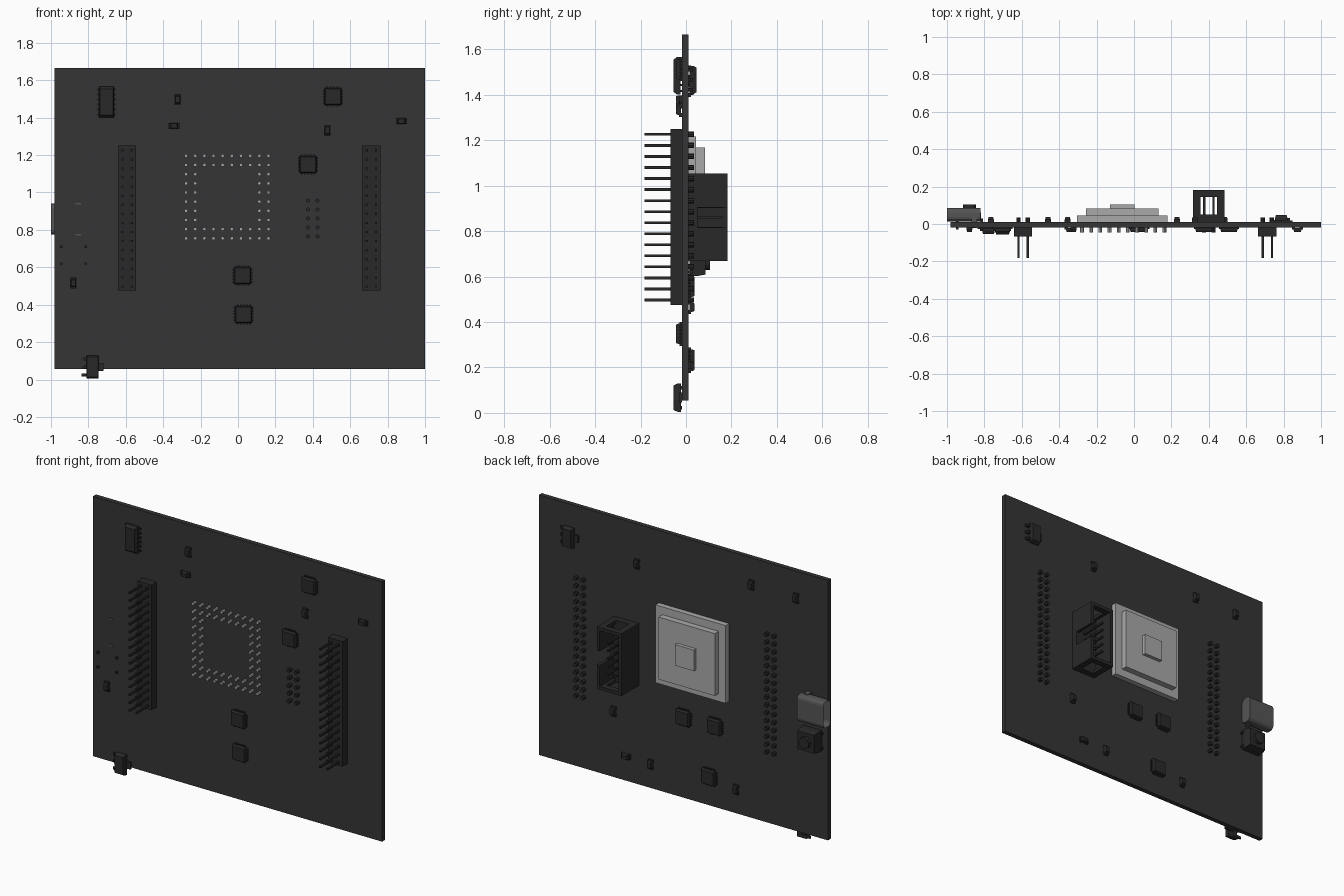
import bpy, bmesh, math
from mathutils import Vector, Matrix

if "Cube" in bpy.data.objects:
    bpy.data.objects.remove(bpy.data.objects["Cube"])

FRONT, BACK = -0.018, 0.011      # board faces in y


def mat(name, v):
    m = bpy.data.materials.new(name)
    m.diffuse_color = (v, v, v, 1)
    m.use_nodes = True
    m.node_tree.nodes["Principled BSDF"].inputs["Base Color"].default_value = m.diffuse_color
    return m


BOARD, BLACK, STEEL, SILVER = mat("board", .035), mat("black", .022), mat("steel", .09), mat("silver", .4)


def finish(name, bm, material):
    bmesh.ops.recalc_face_normals(bm, faces=bm.faces)
    me = bpy.data.meshes.new(name)
    bm.to_mesh(me)
    bm.free()
    ob = bpy.data.objects.new(name, me)
    me.materials.append(material)
    bpy.context.collection.objects.link(ob)
    return ob


def box(bm, x0, x1, y0, y1, z0, z1):
    m = Matrix.Translation(((x0 + x1) / 2, (y0 + y1) / 2, (z0 + z1) / 2)) @ \
        Matrix.Diagonal((x1 - x0, y1 - y0, z1 - z0, 1))
    return bmesh.ops.create_cube(bm, size=1, matrix=m)["verts"]


def cyl(bm, x, z, y0, y1, r, n=8):
    m = Matrix.Translation((x, (y0 + y1) / 2, z)) @ Matrix.Rotation(math.pi / 2, 4, 'X')
    bmesh.ops.create_cone(bm, cap_ends=True, segments=n, radius1=r, radius2=r,
                          depth=abs(y1 - y0), matrix=m)


def rel(bm, side, x, z, u0, u1, h0, h1, v0, v1):
    """Box placed on a board side: u along x, v along z, h away from the board."""
    ys = sorted((FRONT - h0, FRONT - h1) if side < 0 else (BACK + h0, BACK + h1))
    return box(bm, x + u0, x + u1, ys[0], ys[1], z + v0, z + v1)


def tapered(bm, side, x, z, w, d, h0, h1, k):
    """Moulded body, straight at the bottom and drawn in at the top."""
    mid = (h0 + h1) / 2
    rel(bm, side, x, z, -w / 2, w / 2, h0, mid, -d / 2, d / 2)
    vs = rel(bm, side, x, z, -w / 2, w / 2, mid, h1, -d / 2, d / 2)
    yc = sum(v.co.y for v in vs) / 8
    for v in vs:
        if (v.co.y - yc) * side > 0:
            v.co.x = x + (v.co.x - x) * k
            v.co.z = z + (v.co.z - z) * k


# circuit board
bm = bmesh.new()
box(bm, -.98, 1.0, FRONT, BACK, .055, 1.665)
finish("circuit_board", bm, BOARD)

# two pin headers, 2 x 16
for label, xc, w in (("left", -.593, .095), ("right", .713, .1)):
    bm = bmesh.new()
    box(bm, xc - w / 2, xc + w / 2, -.068, FRONT, .475, 1.25)
    finish(label + "_header_body", bm, BLACK)
    bm = bmesh.new()
    for i in range(16):
        z = .497 + i * .0486
        for x in (xc - .0245, xc + .0245):
            box(bm, x - .006, x + .006, -.183, .02, z - .006, z + .006)
            cyl(bm, x, z, BACK, .035, .012)
    finish(label + "_header_pins", bm, BLACK)

# stepped processor on the back
CX, CZ = -.0625, .976
bm = bmesh.new()
for half, y0, y1 in ((.241, BACK, .045), (.193, .045, .083), (.065, .083, .105)):
    box(bm, CX - half, CX + half, y0, y1, CZ - half, CZ + half)
finish("processor", bm, SILVER)

# two rings of processor pins
bm = bmesh.new()
for i in range(10):
    for j in range(10):
        if min(i, j, 9 - i, 9 - j) < 2:
            cyl(bm, -.278 + i * .049, .755 + j * .049, -.045, BACK, .0095)
finish("processor_pins", bm, SILVER)

# shrouded box connector: open at the back, key slot in one side, windows in both ends
X0, X1, Y1, Z0, Z1, T = .315, .483, .183, .668, 1.053, .02
bm = bmesh.new()
box(bm, X0, X1, BACK, .05, Z0, Z1)
box(bm, X0, X0 + T, .05, Y1, Z0, Z1)
box(bm, X1 - T, X1, .05, Y1, Z0, .817)
box(bm, X1 - T, X1, .05, Y1, .905, Z1)
for z in (Z0, Z1 - T):
    box(bm, X0 + T, .355, .05, Y1, z, z + T)
    box(bm, .443, X1 - T, .05, Y1, z, z + T)
    box(bm, .355, .443, .145, Y1, z, z + T)
finish("box_connector", bm, BLACK)
bm = bmesh.new()
for i in range(5):
    for x in (.375, .425):
        z = .765 + i * .048
        box(bm, x - .006, x + .006, .05, .16, z - .006, z + .006)
        cyl(bm, x, z, -.045, BACK, .011)
finish("box_connector_pins", bm, BLACK)

# data socket: rounded shell with a hollow mouth on the board edge
bm = bmesh.new()
box(bm, -1.0, -.82, .014, .085, .775, .94)
bmesh.ops.bevel(bm, geom=[e for e in bm.edges if abs(e.verts[0].co.x - e.verts[1].co.x) > .1],
                offset=.024, segments=3, profile=.5, affect='EDGES')
mouth = min(bm.faces, key=lambda f: f.calc_center_median().x)
bmesh.ops.inset_region(bm, faces=[mouth], thickness=.01)
for v in mouth.verts:
    v.co.x += .13
for z in (.775, .94):
    box(bm, -.87, -.84, -.022, .05, z - .004, z + .004)
box(bm, -.96, -.86, .043, .056, .81, .905)
finish("data_socket", bm, STEEL)

# push button
bm = bmesh.new()
tapered(bm, 1, -.88, .665, .125, .125, .004, .074, .9)
cyl(bm, -.88, .665, .08, .105, .035, 16)
for x in (-.944, -.815):
    for z in (.62, .71):
        box(bm, x - .007, x + .007, -.03, .03, z - .006, z + .006)
finish("push_button", bm, BLACK)


# square chips with legs on four sides
def square_chip(name, side, x, z):
    bm = bmesh.new()
    tapered(bm, side, x, z, .09, .09, .004, .026, .9)
    for i in range(5):
        t = -.032 + i * .016
        rel(bm, side, x, z, -.053, .053, 0, .01, t - .004, t + .004)
        rel(bm, side, x, z, t - .004, t + .004, 0, .01, -.053, .053)
    finish(name, bm, BLACK)


for n, (s, x, z) in enumerate(((-1, .508, 1.513), (-1, .374, 1.15), (-1, .024, .556), (-1, .03, .348),
                               (1, .005, .555), (1, -.21, .558), (1, -.17, .235))):
    square_chip(f"square_chip_{n + 1}", s, x, z)

# long chip with a row of legs on each side
bm = bmesh.new()
tapered(bm, -1, -.703, 1.484, .08, .166, .006, .037, .85)
for i in range(6):
    t = -.0675 + i * .027
    rel(bm, -1, -.703, 1.484, -.054, .054, 0, .008, t - .005, t + .005)
    rel(bm, -1, -.703, 1.484, -.046, .046, .006, .02, t - .005, t + .005)
finish("long_chip", bm, BLACK)


# regulators: three legs on one side, one wide tab on the other
def regulator(name, side, x, z, legs):
    bm = bmesh.new()
    tapered(bm, side, x, z, .066, .124, .004, .036, .88)
    for t in (-.044, 0, .044):
        for reach, h0, h1 in ((.06, 0, .008), (.046, .006, .02)):
            a, b = sorted((0, reach * legs))
            rel(bm, side, x, z, a, b, h0, h1, t - .008, t + .008)
    a, b = sorted((0, -.06 * legs))
    rel(bm, side, x, z, a, b, 0, .01, -.022, .022)
    finish(name, bm, BLACK)


regulator("front_regulator", -1, -.778, .067, -1)
regulator("back_regulator", 1, .787, 1.466, 1)


# small two-terminal parts
def two_terminal(name, side, x, z, upright):
    bm = bmesh.new()
    w, d = (.03, .042) if upright else (.042, .03)
    tapered(bm, side, x, z, w, d, .004, .026, .8)
    for s in (-1, 1):
        lo, hi = sorted((.012 * s, .03 * s))
        if upright:
            rel(bm, side, x, z, -.016, .016, 0, .012, lo, hi)
        else:
            rel(bm, side, x, z, lo, hi, 0, .012, -.016, .016)
    finish(name, bm, BLACK)


for n, (s, x, z, up) in enumerate((
        (-1, -.323, 1.497, 1), (-1, -.342, 1.356, 0), (-1, .478, 1.332, 1), (-1, .874, 1.382, 0),
        (-1, -.88, .516, 1), (1, .325, 1.42, 1), (1, -.46, 1.5, 1), (1, -.765, 1.5, 1),
        (1, .485, .465, 1), (1, .4, .21, 0), (1, .23, .205, 1), (1, -.355, .205, 1))):
    two_terminal(f"small_component_{n + 1}", s, x, z, up)
